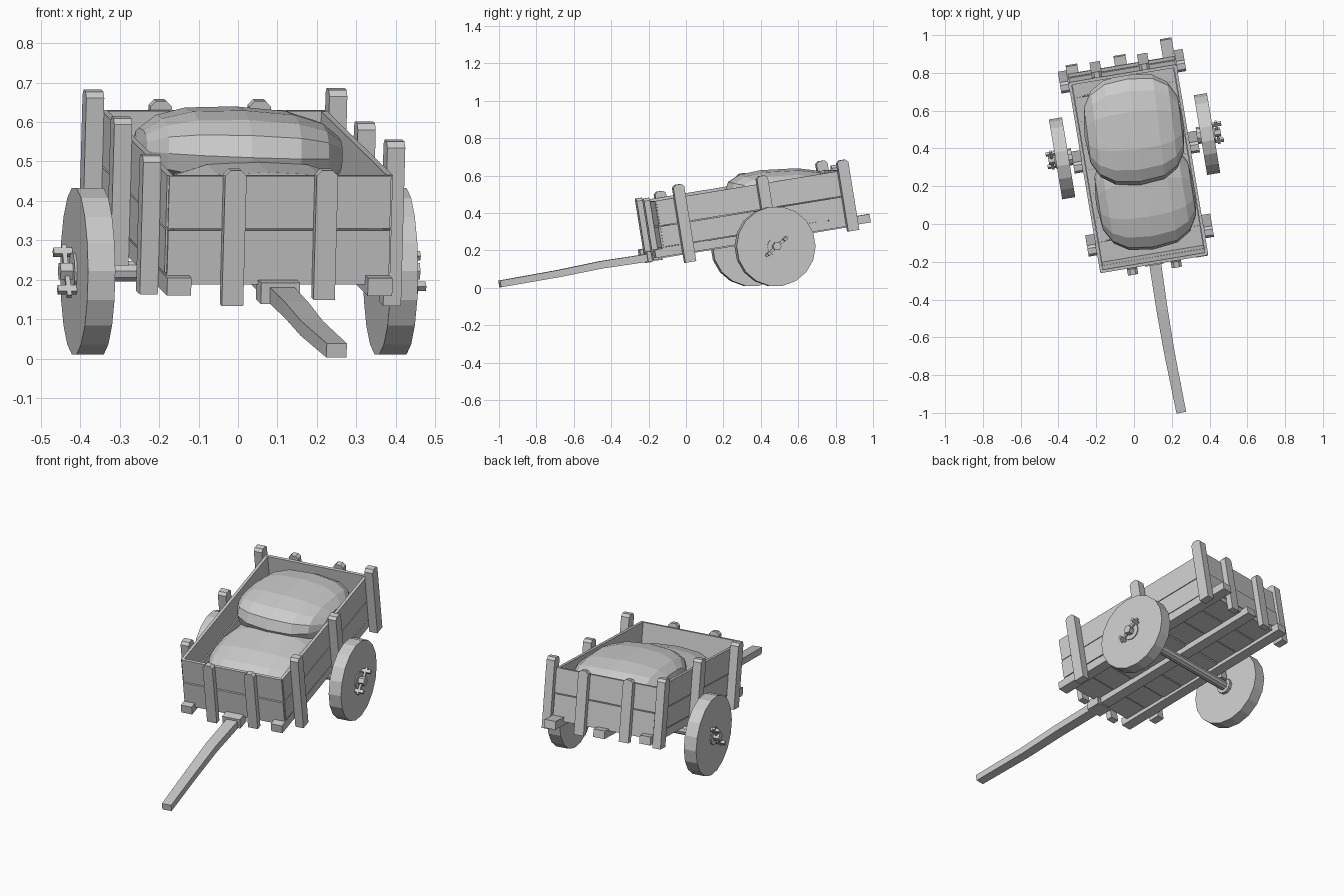
import bpy, bmesh, math, random
from mathutils import Matrix, Vector

if "Cube" in bpy.data.objects:
    bpy.data.objects.remove(bpy.data.objects["Cube"])

random.seed(4)
R = math.radians
# Cart frame: origin at the axle centre, turned about z and pitched up at the back
TURN = Matrix.Translation((0.003, 0.412, 0.222)) @ Matrix.Rotation(R(9.5), 4, 'Z')
CART = TURN @ Matrix.Rotation(R(9.3), 4, 'X')


def finish(name, bm, mat):
    bmesh.ops.recalc_face_normals(bm, faces=bm.faces)
    me = bpy.data.meshes.new(name)
    bm.to_mesh(me)
    bm.free()
    ob = bpy.data.objects.new(name, me)
    ob.matrix_world = mat
    bpy.context.collection.objects.link(ob)
    return ob


def box(name, x, y, z, mat=CART, tilt=0.0):
    """Box from (min, max) ranges, optionally tilted a little for a worn look."""
    bm = bmesh.new()
    size = Matrix.Diagonal((x[1] - x[0], y[1] - y[0], z[1] - z[0], 1))
    bmesh.ops.create_cube(bm, size=1, matrix=size)
    c = Matrix.Translation((sum(x) / 2, sum(y) / 2, sum(z) / 2))
    return finish(name, bm, mat @ c @ Matrix.Rotation(R(tilt), 4, 'X'))


def post(name, u, v, z0, z1, width, depth, turned=False):
    """Upright with chamfered top; profile spans its width, extruded by depth."""
    h, c = width / 2, 0.014
    prof = [(-h, z0), (h, z0), (h, z1 - c), (h - c, z1), (c - h, z1), (-h, z1 - c)]
    bm = bmesh.new()
    f = bm.faces.new([bm.verts.new((-depth / 2, a, b)) for a, b in prof])
    ext = bmesh.ops.extrude_face_region(bm, geom=[f])['geom']
    bmesh.ops.translate(bm, vec=(depth, 0, 0),
                        verts=[g for g in ext if isinstance(g, bmesh.types.BMVert)])
    rot = Matrix.Rotation(R(90 if turned else 0), 4, 'Z')
    return finish(name, bm, CART @ Matrix.Translation((u, v, 0)) @ rot)


def disc(name, radius, u0, u1, sides):
    """Cylinder along the axle direction."""
    bm = bmesh.new()
    bmesh.ops.create_cone(bm, cap_ends=True, segments=sides, radius1=radius,
                          radius2=radius, depth=abs(u1 - u0))
    m = Matrix.Translation(((u0 + u1) / 2, 0, 0)) @ Matrix.Rotation(R(90), 4, 'Y')
    return finish(name, bm, TURN @ m)


FRONT, BACK, SIDE, T = -0.59, 0.455, 0.29, 0.02
LOW, MID, TOP = 0.09, 0.203, 0.34

# Plank walls, two boards high
for lvl, (a, b) in enumerate(((LOW, MID - 0.002), (MID + 0.002, TOP))):
    for s, side in ((-1, "left"), (1, "right")):
        x = sorted((s * SIDE, s * (SIDE - T + 0.004 * lvl)))
        box(f"{side}_wall_board", x, (FRONT + 0.01, BACK - 0.01), (a, b),
            tilt=random.uniform(-0.25, 0.25))
    box("front_wall_board", (-SIDE + 0.005, SIDE - 0.005), (FRONT + 0.004 * lvl, FRONT + T), (a, b))
    box("back_wall_board", (-SIDE + 0.005, SIDE - 0.005), (BACK - T, BACK - 0.004 * lvl), (a, b))

# Floor of cross planks
N = 8
step = (BACK - FRONT) / N
for i in range(N):
    y = FRONT + i * step
    drop = random.uniform(0, 0.006)
    box("floor_plank", (-SIDE + 0.004, SIDE - 0.004), (y + 0.003, y + step - 0.003),
        (0.062 - drop, LOW - drop * 0.5))

# Beams running lengthwise under the floor
box("left_beam", (-0.29, -0.228), (-0.625, 0.495), (0.04, 0.085))
box("right_beam", (0.225, 0.288), (-0.63, 0.55), (0.04, 0.085))
box("centre_beam", (-0.032, 0.032), (-0.60, 0.50), (0.027, 0.07))
box("tongue_bracket", (-0.05, 0.05), (-0.635, -0.56), (0.02, 0.074))

# Side posts: (v, bottom, top) for each side
for s, name, rows in (
        (1, "right", ((-0.455, -0.01, 0.41), (0.0, 0.02, 0.382), (0.444, 0.012, 0.395))),
        (-1, "left", ((-0.455, 0.02, 0.373), (0.0, 0.02, 0.395), (0.435, 0.02, 0.392)))):
    for v, z0, z1 in rows:
        post(f"{name}_side_post", s * (SIDE + 0.023), v, z0, z1, 0.06, 0.046)

# Front and back slats
for u, z0 in ((-0.12, 0.012), (0.115, 0.028)):
    post("front_slat", u, FRONT - 0.015, z0, 0.36, 0.055, 0.032, True)
for u, z0 in ((-0.135, 0.025), (0.12, 0.015)):
    post("back_slat", u, BACK + 0.015, z0, 0.362, 0.055, 0.032, True)

# Axle, wheels, hub washers and lynch pins
disc("axle", 0.027, -0.40, 0.40, 10)
for s, side in ((-1, "left"), (1, "right")):
    disc(f"{side}_wheel", 0.214, s * 0.354, s * 0.424, 18)
    disc(f"{side}_inner_collar", 0.045, s * 0.335, s * 0.354, 10)
    disc(f"{side}_washer", 0.048, s * 0.42, s * 0.43, 12)
    disc(f"{side}_axle_end", 0.024, s * 0.42, s * 0.462, 6)
    pin = TURN @ Matrix.Rotation(R(42 if s > 0 else 55), 4, 'X')
    box(f"{side}_pin", sorted((s * 0.438, s * 0.450)), (-0.078, 0.078), (-0.007, 0.007), pin)
    for e in (-1, 1):
        box(f"{side}_pin_prong", sorted((s * 0.418, s * 0.472)),
            (e * 0.058 - 0.009, e * 0.058 + 0.009), (-0.008, 0.008), pin)

# Bent tongue reaching down to the ground
path = [(0.10, -0.13, 0.172), (0.148, -0.45, 0.124), (0.187, -0.68, 0.077), (0.25, -0.996, 0.021)]
bm = bmesh.new()
rings = []
for i, p in enumerate(path):
    p = Vector(p)
    d = (Vector(path[min(i + 1, 3)]) - Vector(path[max(i - 1, 0)])).normalized()
    side = d.cross(Vector((0, 0, 1))).normalized()
    up = side.cross(d)
    hw, hh = 0.032 - 0.002 * i, 0.021 - 0.001 * i
    rings.append([bm.verts.new(p - side * a * hw + up * b * hh)
                  for a, b in ((-1, -1), (1, -1), (1, 1), (-1, 1))])
for r0, r1 in zip(rings, rings[1:]):
    for k in range(4):
        bm.faces.new((r0[k], r0[(k + 1) % 4], r1[(k + 1) % 4], r1[k]))
bm.faces.new(rings[0])
bm.faces.new(rings[-1])
finish("tongue", bm, Matrix.Identity(4))


# Stuffed sacks: squared-off low-poly ellipsoids lying across the cart
def sack(name, loc, half, pitch, roll, yaw):
    bm = bmesh.new()
    bmesh.ops.create_uvsphere(bm, u_segments=14, v_segments=8, radius=1,
                              matrix=Matrix.Rotation(R(90), 4, 'Y'))
    for v in bm.verts:
        v.co = Vector([math.copysign(abs(c) ** q, c) * h if abs(c) > 1e-5 else 0
                       for c, q, h in zip(v.co, (0.75, 0.72, 0.85), half)])
    rot = (Matrix.Rotation(R(yaw), 4, 'Z') @ Matrix.Rotation(R(roll), 4, 'Y')
           @ Matrix.Rotation(R(pitch), 4, 'X'))
    finish(name, bm, Matrix.Translation(loc) @ rot)


sack("front_sack", (0.06, 0.15, 0.375), (0.265, 0.29, 0.115), 8, 0, 9)
sack("rear_sack", (0.0, 0.50, 0.525), (0.265, 0.295, 0.112), 3, 2, 7)
